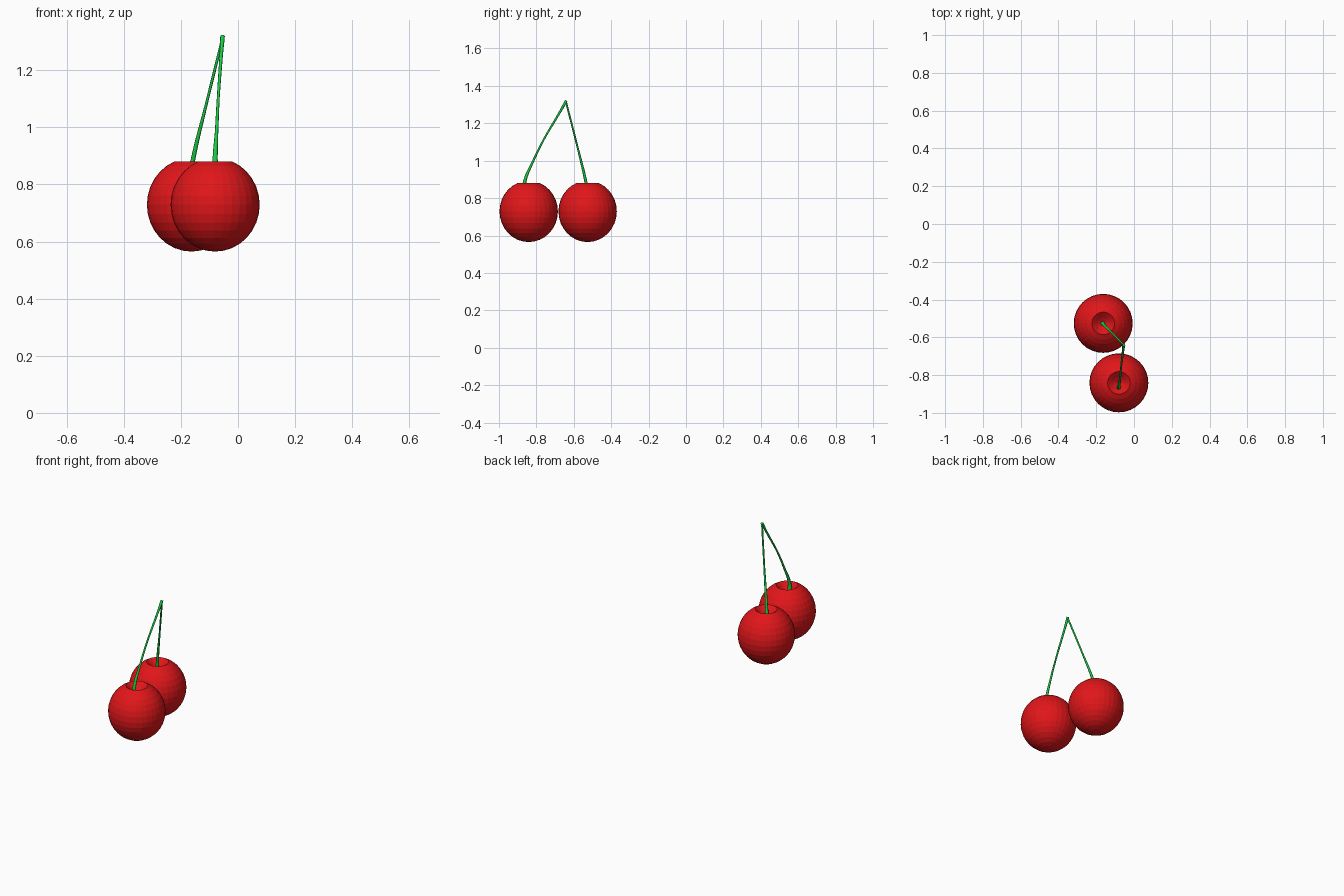
import bpy, bmesh, math

if "Cube" in bpy.data.objects:
    bpy.data.objects.remove(bpy.data.objects["Cube"])


def material(name, color):
    m = bpy.data.materials.new(name)
    m.diffuse_color = color
    m.use_nodes = True
    m.node_tree.nodes["Principled BSDF"].inputs["Base Color"].default_value = m.diffuse_color
    return m


red = material("cherry_red", (0.75, 0.008, 0.01, 1))
green = material("stem_green", (0.01, 0.6, 0.06, 1))
R, H, CZ = 0.156, 0.164, 0.729   # fruit radius, half height, centre height


def cherry(name, x, y):
    # round fruit: a sphere whose crown is pushed in to form the dimple
    bm = bmesh.new()
    bmesh.ops.create_uvsphere(bm, u_segments=32, v_segments=16, radius=1)
    for v in bm.verts:
        polar = math.degrees(math.acos(max(-1, min(1, v.co.z))))
        v.co.x *= R
        v.co.y *= R
        v.co.z *= H
        if polar < 5:
            v.co.z = 0.835 - CZ
        elif polar < 15:
            v.co.z = 0.855 - CZ
    me = bpy.data.meshes.new(name)
    bm.to_mesh(me)
    bm.free()
    me.materials.append(red)
    ob = bpy.data.objects.new(name, me)
    ob.location = (x, y, CZ)
    bpy.context.collection.objects.link(ob)


def stem(name, points):
    # tapered round stalk along a path of (x, y, z, radius)
    cu = bpy.data.curves.new(name, 'CURVE')
    cu.dimensions = '3D'
    cu.bevel_depth = 1
    cu.bevel_resolution = 2
    cu.use_fill_caps = True
    cu.resolution_u = 4
    sp = cu.splines.new('BEZIER')
    sp.bezier_points.add(len(points) - 1)
    for p, (x, y, z, r) in zip(sp.bezier_points, points):
        p.co = (x, y, z)
        p.radius = r
        p.handle_left_type = p.handle_right_type = 'AUTO'
    cu.materials.append(green)
    ob = bpy.data.objects.new(name, cu)
    bpy.context.collection.objects.link(ob)


cherry("front_cherry", -0.08, -0.841)
cherry("back_cherry", -0.163, -0.526)

# curved front stem, thickening where the two stalks join
stem("front_stem", [
    (-0.080, -0.866, 0.835, 0.013),
    (-0.080, -0.862, 0.890, 0.009),
    (-0.075, -0.823, 0.985, 0.006),
    (-0.069, -0.765, 1.105, 0.005),
    (-0.059, -0.680, 1.250, 0.006),
    (-0.054, -0.640, 1.320, 0.008),
])
# nearly straight back stem
stem("back_stem", [
    (-0.166, -0.526, 0.835, 0.012),
    (-0.158, -0.535, 0.885, 0.008),
    (-0.110, -0.583, 1.085, 0.005),
    (-0.055, -0.640, 1.308, 0.005),
])
